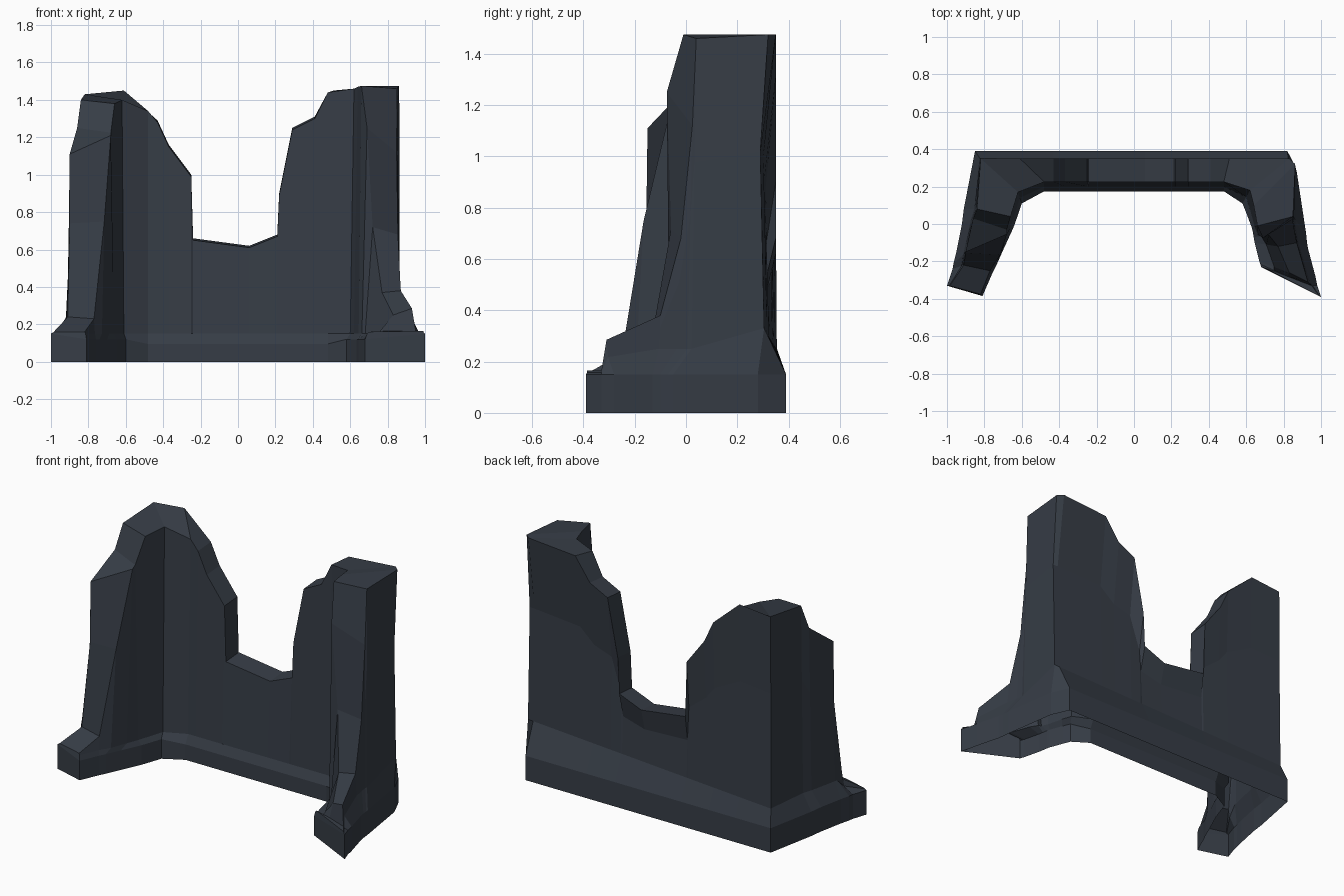
import bpy, bmesh
from mathutils import Vector

stone = bpy.data.materials.new("dark_slate_stone")
stone.diffuse_color = (0.037, 0.046, 0.061, 1)

# Stations: base outer xy, base inner xy, top outer xyz, top inner xyz
left_arm = [
    ((-1.0, -.33), (-.81, -.385), (-.985, -.33, .16), (-.82, -.375, .16)),
    ((-.97, -.24), (-.76, -.27), (-.91, -.22, .24), (-.77, -.25, .23)),
    ((-.965, -.21), (-.74, -.23), (-.90, -.155, .74), (-.715, -.165, .75)),
    ((-.95, -.15), (-.70, -.14), (-.90, -.15, 1.11), (-.68, -.055, 1.21)),
    ((-.92, 0), (-.645, -.02), (-.86, .03, 1.25), (-.68, -.03, 1.225)),
    ((-.91, .08), (-.62, .05), (-.84, .08, 1.40), (-.66, .04, 1.38)),
    ((-.85, .39), (-.60, .11), (-.82, .35, 1.43), (-.62, .17, 1.40)),
]
right_arm = [
    ((.82, .39), (.58, .11), (.83, .35, 1.475), (.62, .18, 1.46)),
    ((.87, .28), (.60, .06), (.862, .32, 1.475), (.64, .10, 1.47)),
    ((.92, -.05), (.63, -.02), (.85, .04, 1.46), (.66, -.01, 1.475)),
    ((.922, -.07), (.635, -.04), (.848, .025, 1.12), (.69, -.075, 1.25)),
    ((.925, -.10), (.64, -.07), (.855, -.02, .68), (.72, -.058, .72)),
    ((.93, -.13), (.645, -.10), (.87, -.10, .38), (.77, -.12, .37)),
    ((.97, -.28), (.67, -.20), (.93, -.31, .285), (.83, -.26, .25)),
    ((.98, -.33), (.675, -.215), (.95, -.33, .165), (.82, -.28, .165)),
    ((1.0, -.39), (.68, -.23), (.99, -.385, .165), (.70, -.235, .16)),
]
# Broken skyline of the back wall: x, z
skyline = [(-.61, 1.45), (-.43, 1.29), (-.37, 1.16), (-.25, 1.0), (-.24, .66),
           (.06, .62), (.21, .68), (.22, .9), (.29, 1.25), (.41, 1.31), (.51, 1.45)]
back = []
for x, z in skyline:
    xi = max(-.48, min(.48, x))
    drop = .11 if x < -.5 else .01
    back.append(((x, .39), (xi, .175), (x, .35, z), (xi, .225, z - drop)))
stations = left_arm + back + right_arm


def sections(st):
    bo, bi, to, ti = st
    to, ti = Vector(to), Vector(ti)
    zi = .095 if bi[1] > .15 else .12
    lo = to.lerp(Vector((*bo, 0)), .2)
    lo.z = min(.25, (.15 + to.z) / 2)
    mid = lo.lerp(to, .6)
    if to.y > .31:
        # back face is hollowed more towards the right end
        w = (to.x + .85) / 1.7
        lo.y = .355 - .05 * w
        lo.z += .08 * w
        mid = lo.lerp(to, .6)
        mid.y = .35 - .06 * w
    li = ti.lerp(Vector((*bi, 0)), .5)
    li.z = min(.15, ti.z - .01)
    plinth = [(*bo, 0), (*bo, .15), (*bi, zi), (*bi, 0)]
    wall = [(*bo, .15), lo, mid, to, ti, li, (*bi, zi)]
    return plinth, wall


def loft(name, rings, skip=()):
    bm = bmesh.new()
    vs = [[bm.verts.new(p) for p in r] for r in rings]
    for a, b in zip(vs, vs[1:]):
        for k in range(len(a) - 1):
            if k not in skip:
                bm.faces.new((a[k], a[k + 1], b[k + 1], b[k]))
    bm.faces.new(vs[0][::-1])
    bm.faces.new(vs[-1])
    me = bpy.data.meshes.new(name)
    bm.to_mesh(me)
    bm.free()
    me.materials.append(stone)
    bpy.context.collection.objects.link(bpy.data.objects.new(name, me))


pairs = [sections(s) for s in stations]
# Plinth: open underneath, hidden top left out
loft("plinth", [p[0] for p in pairs], skip=(1,))
# Ruined U-shaped wall standing on it
loft("ruined_wall", [p[1] for p in pairs])
